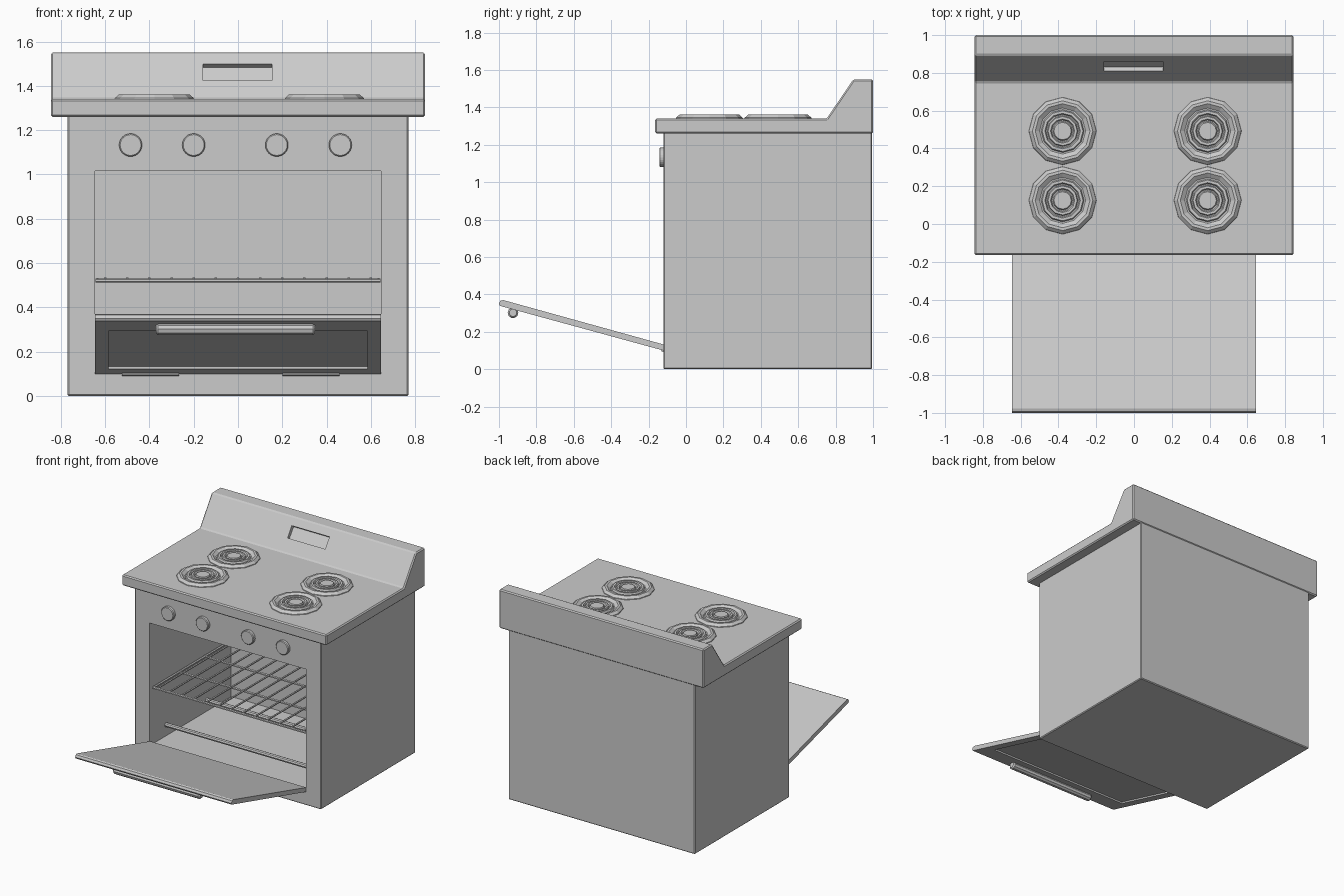
import bpy, bmesh, math
from mathutils import Vector, Matrix

if "Cube" in bpy.data.objects:
    bpy.data.objects.remove(bpy.data.objects["Cube"])


def finish(name, bm):
    bmesh.ops.recalc_face_normals(bm, faces=bm.faces)
    me = bpy.data.meshes.new(name)
    bm.to_mesh(me)
    bm.free()
    ob = bpy.data.objects.new(name, me)
    bpy.context.collection.objects.link(ob)
    return ob


def prism(name, profile, x0, x1):
    """Extrude a (y, z) profile along x."""
    bm = bmesh.new()
    face = bm.faces.new([bm.verts.new((x0, y, z)) for y, z in profile])
    ext = bmesh.ops.extrude_face_region(bm, geom=[face])
    verts = [v for v in ext["geom"] if isinstance(v, bmesh.types.BMVert)]
    bmesh.ops.translate(bm, verts=verts, vec=(x1 - x0, 0, 0))
    return finish(name, bm)


def box(name, x0, x1, y0, y1, z0, z1):
    return prism(name, [(y0, z0), (y1, z0), (y1, z1), (y0, z1)], x0, x1)


def add_rod(bm, a, b, r, sides=8):
    a, b = Vector(a), Vector(b)
    rot = (b - a).to_track_quat('Z', 'Y').to_matrix().to_4x4()
    bmesh.ops.create_cone(bm, cap_ends=True, segments=sides, radius1=r, radius2=r,
                          depth=(b - a).length, matrix=Matrix.Translation((a + b) / 2) @ rot)


def rod(name, a, b, r, sides=8):
    bm = bmesh.new()
    add_rod(bm, a, b, r, sides)
    return finish(name, bm)


def bevel(ob, width, segments=1):
    m = ob.modifiers.new("bevel", 'BEVEL')
    m.width, m.segments, m.limit_method = width, segments, 'ANGLE'


def cut(ob, cutter):
    m = ob.modifiers.new("cut", 'BOOLEAN')
    m.operation, m.solver, m.object = 'DIFFERENCE', 'EXACT', cutter
    cutter.hide_render = True
    cutter.hide_set(True)
    cutter.display_type = 'WIRE'


def lathe(name, profile, x, y, sides):
    bm = bmesh.new()
    rings = []
    for r, z in profile:
        rings.append([bm.verts.new((x + r * math.cos(2 * math.pi * i / sides),
                                    y + r * math.sin(2 * math.pi * i / sides), z))
                      for i in range(sides)])
    for a, b in zip(rings, rings[1:]):
        for i in range(sides):
            j = (i + 1) % sides
            bm.faces.new((a[i], a[j], b[j], b[i]))
    bm.faces.new(rings[-1])
    bm.faces.new(rings[0])
    return finish(name, bm)


# oven body with open cavity
body = box("oven_body", -0.77, 0.77, -0.12, 0.995, 0, 1.27)
bevel(body, 0.006)
cut(body, box("cavity_cutter", -0.645, 0.645, -0.3, 0.84, 0.10, 1.015))

# cooktop with sloped backsplash and recessed display
top = prism("cooktop", [(-0.165, 1.26), (1.0, 1.26), (1.0, 1.55), (0.895, 1.55),
                        (0.752, 1.34), (-0.165, 1.34)], -0.845, 0.845)
bevel(top, 0.008)
cut(top, prism("display_cutter", [(0.74, 1.475), (0.811, 1.425), (0.831, 1.411),
                                  (0.882, 1.482), (0.862, 1.497), (0.79, 1.547)], -0.158, 0.153))

# burners: drip ring and concentric coils
burner = [(0.18, 1.335), (0.178, 1.345), (0.16, 1.361), (0.145, 1.361), (0.122, 1.345),
          (0.114, 1.345), (0.108, 1.358), (0.094, 1.358), (0.088, 1.345), (0.082, 1.345),
          (0.077, 1.358), (0.064, 1.358), (0.058, 1.345), (0.052, 1.345), (0.046, 1.358)]
for sx, x in (("left", -0.378), ("right", 0.39)):
    for sy, y in (("front", 0.125), ("back", 0.492)):
        lathe(f"burner_{sx}_{sy}", burner, x, y, 12)

# control knobs
for i, x in enumerate((-0.485, -0.2, 0.175, 0.462)):
    knob = rod(f"knob_{i + 1}", (x, -0.11, 1.133), (x, -0.143, 1.133), 0.052, 24)
    bevel(knob, 0.005)

# open door, tilted, with window recess on the outer side
def under(y):
    return 0.100 + (-0.12 - y) * 0.273


door = prism("oven_door", [(-0.115, under(-0.115)), (-0.115, 0.131), (-0.978, 0.37),
                           (-0.992, 0.366), (-1.0, 0.35), (-0.994, under(-0.994))], -0.645, 0.645)
cut(door, prism("window_cutter", [(-0.2, under(-0.2) - 0.05), (-0.2, under(-0.2) + 0.012),
                                  (-0.83, under(-0.83) + 0.012), (-0.83, under(-0.83) - 0.05)],
                -0.585, 0.585))

# door handle and its mounts
handle = rod("door_handle", (-0.37, -0.925, 0.302), (0.347, -0.925, 0.302), 0.03, 10)
bevel(handle, 0.01)
for side, x in (("left", -0.3), ("right", 0.28)):
    box(f"handle_mount_{side}", x - 0.02, x + 0.02, -0.94, -0.91, 0.305, 0.335)

# door hinges
for side, x in (("left", -0.395), ("right", 0.33)):
    rod(f"hinge_{side}", (x - 0.128, -0.12, 0.105), (x + 0.128, -0.12, 0.105), 0.014)

# wire rack
bm = bmesh.new()
for i in range(13):
    x = -0.6 + i * 0.1
    add_rod(bm, (x, -0.085, 0.53), (x, 0.82, 0.53), 0.007, 6)
for y in (-0.085, 0.22, 0.52, 0.82):
    add_rod(bm, (-0.643, y, 0.522), (0.643, y, 0.522), 0.009, 6)
for x in (-0.635, 0.635):
    add_rod(bm, (x, -0.085, 0.525), (x, 0.82, 0.525), 0.009, 6)
finish("oven_rack", bm)

# lower element rods
for i, y in enumerate((0.07, 0.55)):
    rod(f"lower_rod_{i + 1}", (-0.644, y, 0.185), (0.644, y, 0.185), 0.016)
